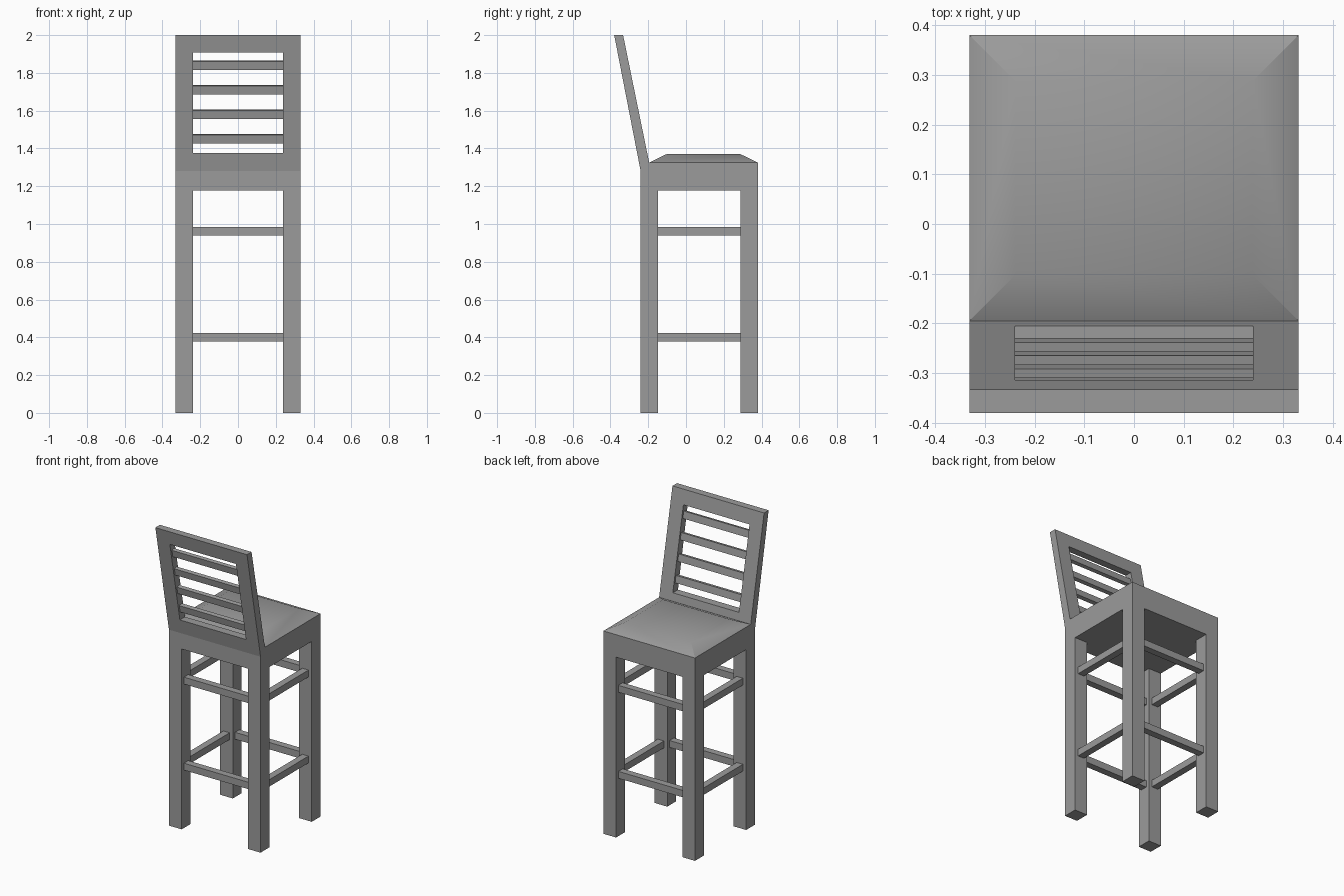
import bpy, bmesh

if "Cube" in bpy.data.objects:
    bpy.data.objects.remove(bpy.data.objects["Cube"])

# Dark grey used on every part
grey = bpy.data.materials.new("dark_grey")
grey.diffuse_color = (0.33, 0.33, 0.33, 1)
grey.use_nodes = True
grey.node_tree.nodes["Principled BSDF"].inputs["Base Color"].default_value = grey.diffuse_color


def make_object(name, bm):
    bmesh.ops.recalc_face_normals(bm, faces=bm.faces)
    mesh = bpy.data.meshes.new(name)
    bm.to_mesh(mesh)
    bm.free()
    mesh.materials.append(grey)
    obj = bpy.data.objects.new(name, mesh)
    bpy.context.collection.objects.link(obj)
    return obj


def prism(name, profile, x0, x1):
    """Extrude a (y, z) profile along x."""
    bm = bmesh.new()
    face = bm.faces.new([bm.verts.new((x0, y, z)) for y, z in profile])
    ext = bmesh.ops.extrude_face_region(bm, geom=[face])
    verts = [g for g in ext["geom"] if isinstance(g, bmesh.types.BMVert)]
    bmesh.ops.translate(bm, verts=verts, vec=(x1 - x0, 0, 0))
    return make_object(name, bm)


def box(name, x0, x1, y0, y1, z0, z1):
    return prism(name, [(y0, z0), (y1, z0), (y1, z1), (y0, z1)], x0, x1)


W, IN = 0.331, 0.239          # half width, inner face of the legs
Y0, Y1 = -0.24, 0.38          # front and rear of the base
LEG, BAR = W - IN, 0.045      # leg and rung thickness
APRON, SEAT = 1.178, 1.325    # bottom and top of the seat block

# Legs
for side, x in (("left", -W), ("right", IN)):
    for end, y in (("front", Y0), ("rear", Y1 - LEG)):
        box(f"{end}_{side}_leg", x, x + LEG, y, y + LEG, 0, APRON)

# Rungs, centred in the leg thickness at two heights
inset = (LEG - BAR) / 2
for level, z in (("lower", 0.378), ("upper", 0.94)):
    for end, y in (("front", Y0 + inset), ("rear", Y1 - inset - BAR)):
        box(f"{level}_{end}_rung", -IN, IN, y, y + BAR, z, z + BAR)
    for side, x in (("left", -W + inset), ("right", W - inset - BAR)):
        box(f"{level}_{side}_rung", x, x + BAR, Y0 + LEG, Y1 - LEG, z, z + BAR)

# Seat block
box("seat_apron", -W, W, Y0, Y1, APRON, SEAT)

# Cushion: slab whose top face is pulled in on all sides
cushion = box("seat_cushion", -W, W, -0.195, Y1, SEAT, 1.37)
for v in cushion.data.vertices:
    if v.co.z > 1.35:
        v.co.x *= IN / W
        v.co.y += LEG if v.co.y < 0 else -LEG
bpy.context.view_layer.objects.active = cushion
cushion.select_set(True)
bpy.ops.object.shade_smooth_by_angle()


# Leaning backrest planes
def front_y(z):
    return -0.24 - 0.14 * (z - 1.28) / 0.72


def rear_y(z):
    return -0.195 - 0.138 * (z - 1.325) / 0.675


# Backrest frame with a rectangular opening
frame = prism("backrest_frame", [(front_y(1.28), 1.28), (rear_y(SEAT), SEAT),
                                 (rear_y(2), 2), (front_y(2), 2)], -W, W)
cutter = box("backrest_cutter", -IN, IN, -0.6, 0.1, 1.375, 1.908)
cutter.hide_render = True
cutter.hide_set(True)
cut = frame.modifiers.new("opening", "BOOLEAN")
cut.operation = "DIFFERENCE"
cut.solver = "EXACT"
cut.object = cutter

# Thin backrest slats, recessed in the frame and square to its lean
for i in range(4):
    z0 = 1.426 + 0.13 * i
    z1 = z0 + BAR
    r, rise = 0.0125, 0.005
    prism(f"backrest_slat_{i + 1}",
          [(front_y(z0) + r, z0), (rear_y(z0 + rise) - r, z0 + rise),
           (rear_y(z1 + rise) - r, z1 + rise), (front_y(z1) + r, z1)], -IN, IN)
